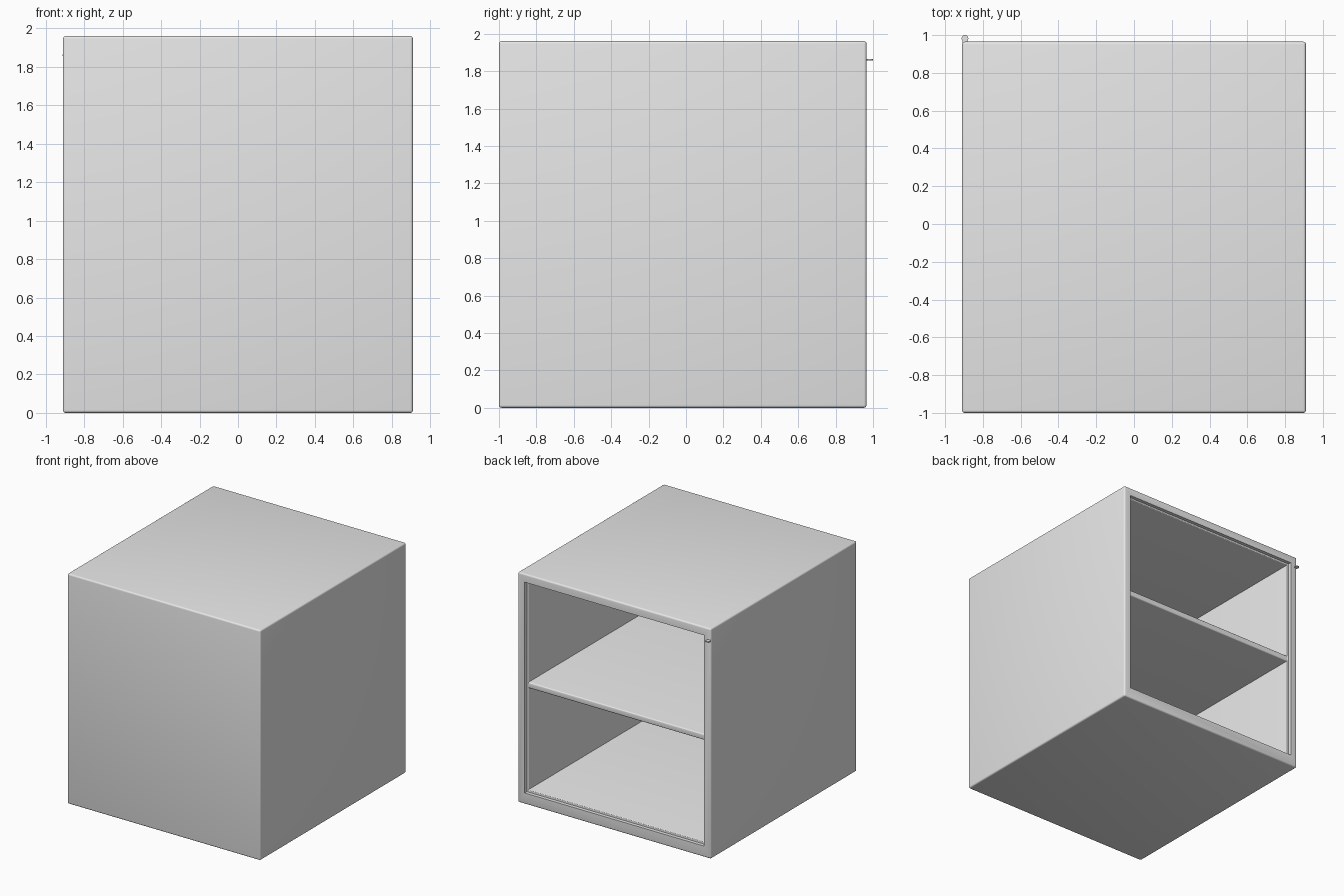
import bpy, bmesh, math

cube = bpy.data.objects.get("Cube")
if cube:
    bpy.data.objects.remove(cube, do_unlink=True)

grey = bpy.data.materials.new("plain_grey")
grey.use_nodes = True
grey.diffuse_color = (0.8, 0.8, 0.8, 1)
grey.node_tree.nodes["Principled BSDF"].inputs["Base Color"].default_value = (0.8, 0.8, 0.8, 1)

HALF, HEIGHT, FRONT, BACK = 0.91, 1.96, -1.0, 0.965
RECESS = BACK - 0.03
INNER = 0.08          # side margin of the compartments


def finish(name, bm):
    bmesh.ops.recalc_face_normals(bm, faces=bm.faces)
    mesh = bpy.data.meshes.new(name)
    bm.to_mesh(mesh)
    bm.free()
    mesh.materials.append(grey)
    obj = bpy.data.objects.new(name, mesh)
    bpy.context.collection.objects.link(obj)
    bpy.ops.object.select_all(action='DESELECT')
    obj.select_set(True)
    bpy.context.view_layer.objects.active = obj
    bpy.ops.object.shade_smooth_by_angle(angle=math.radians(35))
    return obj


def ring(bm, side, bottom, top, y):
    x = HALF - side
    corners = ((-x, bottom), (x, bottom), (x, HEIGHT - top), (-x, HEIGHT - top))
    return [bm.verts.new((cx, y, cz)) for cx, cz in corners]


# Cabinet shell: outer box, rim, shallow rebate, then the hollow interior
bm = bmesh.new()
rings = [ring(bm, *r) for r in (
    (0, 0, 0, FRONT), (0, 0, 0, BACK),
    (0.065, 0.095, 0.07, BACK), (0.065, 0.095, 0.07, RECESS),
    (INNER, 0.115, 0.085, RECESS), (INNER, 0.115, 0.085, FRONT + 0.07))]
for a, b in zip(rings, rings[1:]):
    for i in range(4):
        j = (i + 1) % 4
        bm.faces.new((a[i], a[j], b[j], b[i]))
bm.faces.new(rings[0])
bm.faces.new(rings[-1])
bmesh.ops.recalc_face_normals(bm, faces=bm.faces)
outer, lip = set(rings[0] + rings[1]), set(rings[4])
outer_edges = [e for e in bm.edges if set(e.verts) <= outer]
lip_edges = [e for e in bm.edges if set(e.verts) <= lip]
for edges, width in ((outer_edges, 0.014), (lip_edges, 0.008)):
    bmesh.ops.bevel(bm, geom=edges, offset=width, segments=4, profile=0.5, affect='EDGES')
finish("cabinet_shell", bm)

# Middle shelf with rounded leading edges
bm = bmesh.new()
bmesh.ops.create_cube(bm, size=1)
depth = RECESS - (FRONT + 0.07)
for v in bm.verts:
    v.co.x *= 2 * (HALF - INNER)
    v.co.y = v.co.y * depth + RECESS - depth / 2
    v.co.z = v.co.z * 0.05 + 1.005
lead = [e for e in bm.edges if all(v.co.y > RECESS - 0.01 for v in e.verts)
        and abs(e.verts[0].co.x - e.verts[1].co.x) > 0.1]
bmesh.ops.bevel(bm, geom=lead, offset=0.01, segments=4, profile=0.5, affect='EDGES')
finish("middle_shelf", bm)

# Small flat key-shaped tab near the upper corner of the rim
bm = bmesh.new()
bmesh.ops.create_cone(bm, cap_ends=True, segments=24, radius1=0.018, radius2=0.018, depth=0.008)
bmesh.ops.translate(bm, vec=(-0.895, 0.982, 1.86), verts=bm.verts)
finish("tab_head", bm)
bm = bmesh.new()
bmesh.ops.create_cube(bm, size=1)
for v in bm.verts:
    v.co = (v.co.x * 0.026 - 0.895, v.co.y * 0.03 + 0.965, v.co.z * 0.008 + 1.86)
finish("tab_stem", bm)
